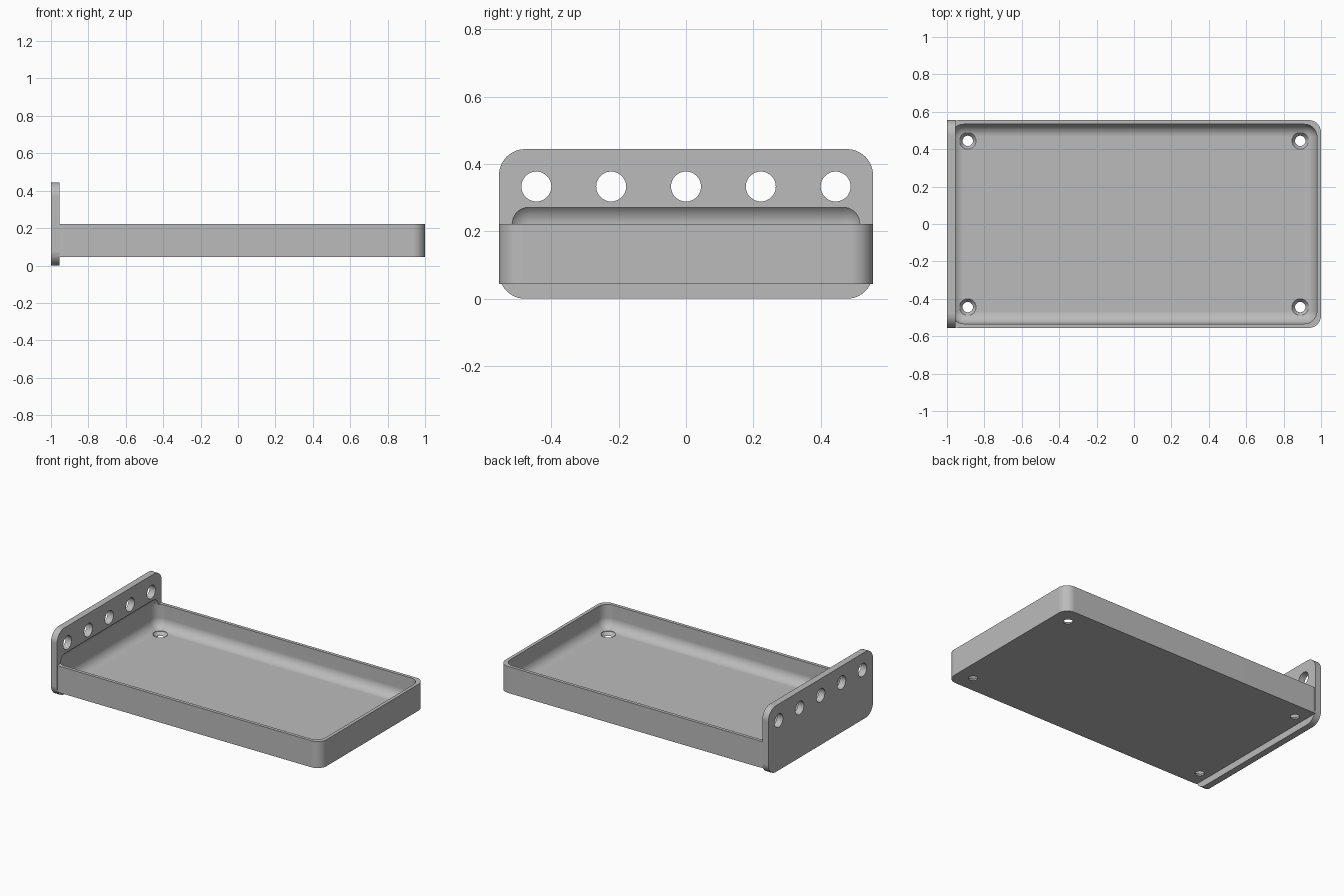
import bpy, bmesh, math
from mathutils import Matrix, Vector

old = bpy.data.objects.get("Cube")
if old:
    bpy.data.objects.remove(old, do_unlink=True)

MM = 2 / 180                      # the tray is 180 mm long
LENGTH, WIDTH = 180, 100
FLOOR_Z, RIM_Z, PLATE_TOP = 4, 20, 40
WALL, PLATE_THICK, FILLET = 2, 4, 6

grey = bpy.data.materials.new("light_grey")
grey.use_nodes = True
colour = (0.5, 0.5, 0.5, 1)
grey.diffuse_color = colour
bsdf = next(n for n in grey.node_tree.nodes if n.type == 'BSDF_PRINCIPLED')
bsdf.inputs["Base Color"].default_value = colour


def finish(bm, name):
    """Turn a millimetre bmesh into a scaled object."""
    bmesh.ops.recalc_face_normals(bm, faces=bm.faces[:])
    bmesh.ops.scale(bm, vec=(MM, MM, MM), verts=bm.verts[:])
    mesh = bpy.data.meshes.new(name)
    bm.to_mesh(mesh)
    bm.free()
    mesh.materials.append(grey)
    obj = bpy.data.objects.new(name, mesh)
    bpy.context.collection.objects.link(obj)
    return obj


def rounded_box(low, high, radius, axis=None):
    """Box with every edge rounded, or only the edges along one axis."""
    low, high = Vector(low), Vector(high)
    bm = bmesh.new()
    bmesh.ops.create_cube(bm, size=1)
    bmesh.ops.scale(bm, vec=high - low, verts=bm.verts[:])
    bmesh.ops.translate(bm, vec=(low + high) / 2, verts=bm.verts[:])
    edges = [e for e in bm.edges if axis is None or
             abs((e.verts[1].co - e.verts[0].co).normalized()[axis]) > 0.9]
    bmesh.ops.bevel(bm, geom=edges, offset=radius, segments=12, profile=0.5,
                    affect='EDGES', clamp_overlap=True)
    return bm


def boolean(target, other, operation):
    mod = target.modifiers.new(operation.lower(), 'BOOLEAN')
    mod.operation, mod.object, mod.solver = operation, other, 'EXACT'
    bpy.context.view_layer.objects.active = target
    bpy.ops.object.modifier_apply(modifier=mod.name)
    bpy.data.objects.remove(other, do_unlink=True)


hx, hy = LENGTH / 2, WIDTH / 2

# Tray block, trimmed so that its left end is buried in the end plate
bm = rounded_box((-hx, -hy, FLOOR_Z), (hx, hy, RIM_Z), FILLET, axis=2)
cut = bmesh.ops.bisect_plane(bm, geom=bm.verts[:] + bm.edges[:] + bm.faces[:],
                             plane_co=(-hx + 1, 0, 0), plane_no=(-1, 0, 0),
                             clear_outer=True)
bmesh.ops.holes_fill(bm, edges=[e for e in bm.edges if e.is_boundary])
tray = finish(bm, "tray_with_end_plate")

# Upright end plate
plate = finish(rounded_box((-hx, -hy, 0), (-hx + PLATE_THICK, hy, PLATE_TOP),
                           7, axis=0), "end_plate")
boolean(tray, plate, 'UNION')

# Hollow with rounded edges, reaching a little into the plate
hollow = finish(rounded_box((-hx + WALL, -hy + WALL, FLOOR_Z + WALL),
                            (hx - WALL, hy - WALL, 26), FILLET), "hollow_cutter")
boolean(tray, hollow, 'DIFFERENCE')

# Row of five round holes through the plate
bm = bmesh.new()
for i in range(-2, 3):
    place = Matrix.Translation((-hx + PLATE_THICK / 2, i * 20, 30))
    bmesh.ops.create_cone(bm, cap_ends=True, segments=48, radius1=4, radius2=4,
                          depth=10,
                          matrix=place @ Matrix.Rotation(math.pi / 2, 4, 'Y'))
boolean(tray, finish(bm, "plate_hole_cutter"), 'DIFFERENCE')

# Countersunk screw holes in the floor corners
bm = bmesh.new()
for sx in (-1, 1):
    for sy in (-1, 1):
        bmesh.ops.create_cone(bm, cap_ends=True, segments=48, radius1=1, radius2=4,
                              depth=4, matrix=Matrix.Translation((sx * 80, sy * 40, 4)))
tops = [f for f in bm.faces if len(f.verts) > 4 and f.calc_center_median().z > 5]
raised = bmesh.ops.extrude_discrete_faces(bm, faces=tops)["faces"]
bmesh.ops.translate(bm, vec=(0, 0, 4), verts=[v for f in raised for v in f.verts])
boolean(tray, finish(bm, "screw_hole_cutter"), 'DIFFERENCE')

# Smooth fillets, flat faces
bpy.ops.object.select_all(action='DESELECT')
tray.select_set(True)
bpy.context.view_layer.objects.active = tray
bpy.ops.object.shade_smooth_by_angle(angle=math.radians(30))
weighted = tray.modifiers.new("weighted_normals", 'WEIGHTED_NORMAL')
weighted.keep_sharp = True
